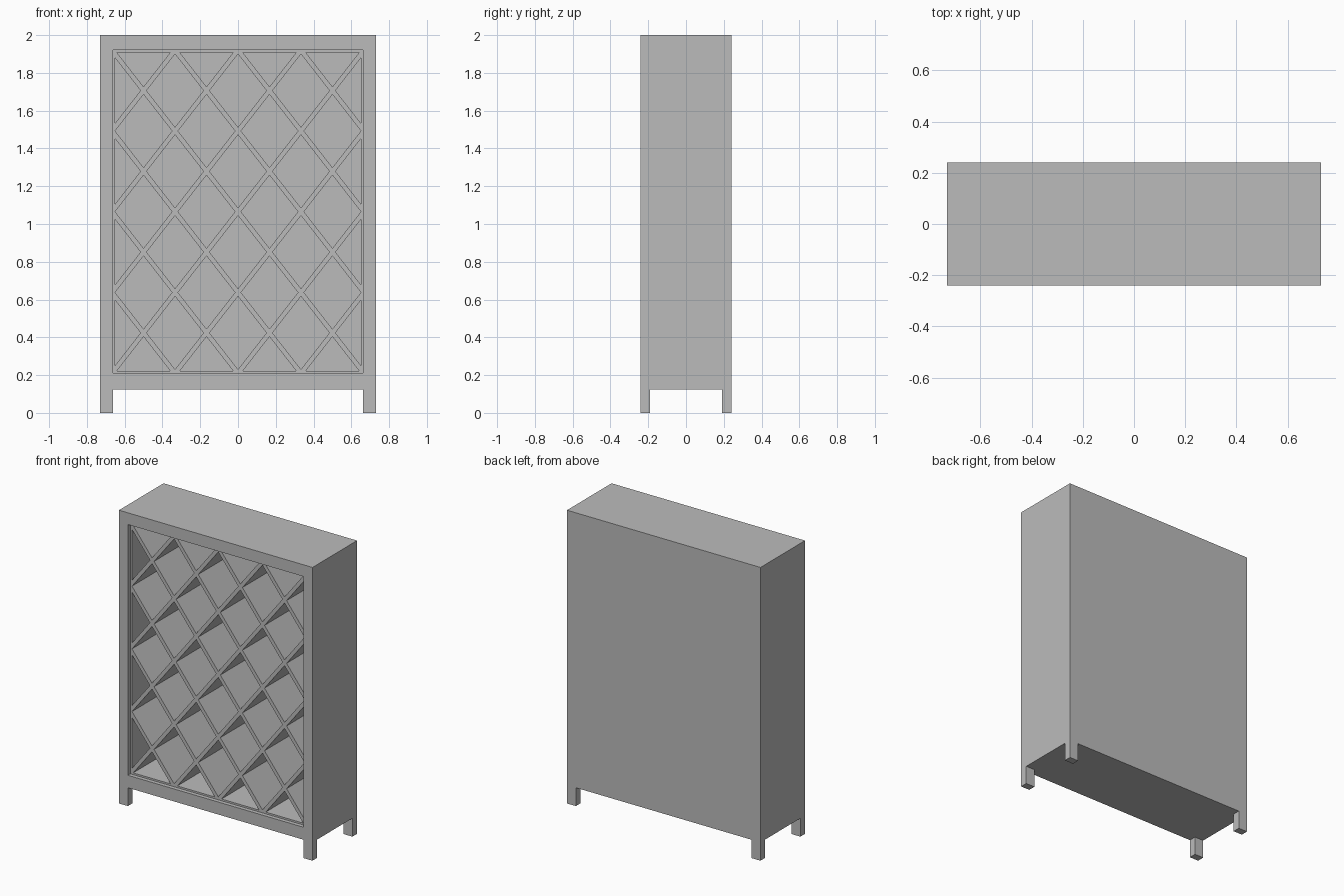
import bpy
import bmesh
from mathutils import Vector, Matrix

# Overall dimensions
W, D, H = 0.73, 0.24, 2.0            # half width, half depth, height
OX, Z0, Z1 = 0.663, 0.21, 1.92       # opening half width, bottom, top
BASE = 0.125                         # underside of the case
FRONT, BACK = -0.213, 0.215          # front of the lattice, inside of the back panel
EDGE = 0.012                         # thickness of the lattice border
BAR = 0.0125                         # half thickness of a lattice slat

cube = bpy.data.objects.get("Cube")
if cube:
    bpy.data.objects.remove(cube, do_unlink=True)

grey = bpy.data.materials.new("plain grey")
grey.use_nodes = True
grey.diffuse_color = (0.5, 0.5, 0.5, 1)
grey.node_tree.nodes["Principled BSDF"].inputs["Base Color"].default_value = (0.5, 0.5, 0.5, 1)


def finish(name, bm):
    bmesh.ops.recalc_face_normals(bm, faces=bm.faces)
    mesh = bpy.data.meshes.new(name)
    bm.to_mesh(mesh)
    bm.free()
    mesh.materials.append(grey)
    obj = bpy.data.objects.new(name, mesh)
    bpy.context.collection.objects.link(obj)
    return obj


def add_box(bm, lo, hi):
    lo, hi = Vector(lo), Vector(hi)
    m = Matrix.Translation((lo + hi) / 2) @ Matrix.Diagonal((*(hi - lo), 1))
    return bmesh.ops.create_cube(bm, size=1, matrix=m)["verts"]


def box(name, lo, hi):
    bm = bmesh.new()
    add_box(bm, lo, hi)
    return finish(name, bm)


# Case: one solid block with a pocket pushed in from the front face
bm = bmesh.new()
add_box(bm, (-W, -D, BASE), (W, D, H))
front = min(bm.faces, key=lambda f: f.calc_center_median().y)
bmesh.ops.inset_individual(bm, faces=[front], thickness=W - OX)
for v in front.verts:
    v.co = (OX if v.co.x > 0 else -OX, -D, Z1 if v.co.z > 1 else Z0)
pocket = bmesh.ops.extrude_discrete_faces(bm, faces=[front])["faces"][0]
for v in pocket.verts:
    v.co.y = BACK
finish("case", bm)

# Legs at the four corners
for sx, side in ((-1, "right"), (1, "left")):
    for sy, end in ((-1, "front"), (1, "back")):
        xs = sorted((sx * W, sx * OX))
        ys = sorted((sy * D, sy * (D - 0.05)))
        box(f"{end}_{side}_leg", (xs[0], ys[0], 0), (xs[1], ys[1], BASE))

# Thin border boards lining the opening
for s, side in ((-1, "right"), (1, "left")):
    xs = sorted((s * OX, s * (OX - EDGE)))
    box(f"{side}_lattice_border", (xs[0], FRONT, Z0), (xs[1], BACK, Z1))
inner = OX - EDGE
box("lower_lattice_border", (-inner, FRONT, Z0), (inner, BACK, Z0 + EDGE))
box("upper_lattice_border", (-inner, FRONT, Z1 - EDGE), (inner, BACK, Z1))

# Diagonal slats, full depth, trimmed to the inside of the border
cell_w, cell_h = 1 / 3, (Z1 - Z0) / 4
mid = (Z0 + Z1) / 2
limits = [((inner, 0, 0), (1, 0, 0)), ((-inner, 0, 0), (-1, 0, 0)),
          ((0, 0, Z1 - EDGE), (0, 0, 1)), ((0, 0, Z0 + EDGE), (0, 0, -1))]
for sign, name in ((1, "rising_slats"), (-1, "falling_slats")):
    along = Vector((cell_w, 0, sign * cell_h)).normalized()
    normal = Vector((-along.z, 0, along.x))
    turn = Matrix((along, (0, 1, 0), normal)).transposed().to_4x4()
    bm = bmesh.new()
    for i in range(-3, 4):
        verts = add_box(bm, (-2, FRONT, -BAR), (2, BACK, BAR))
        place = Matrix.Translation((i * cell_w, 0, mid)) @ turn
        bmesh.ops.transform(bm, matrix=place, verts=verts)
    for co, no in limits:
        geom = bm.verts[:] + bm.edges[:] + bm.faces[:]
        cut = bmesh.ops.bisect_plane(bm, geom=geom, plane_co=co, plane_no=no, clear_outer=True)
        edges = [e for e in cut["geom_cut"] if isinstance(e, bmesh.types.BMEdge)]
        bmesh.ops.holes_fill(bm, edges=edges, sides=0)
    finish(name, bm)
